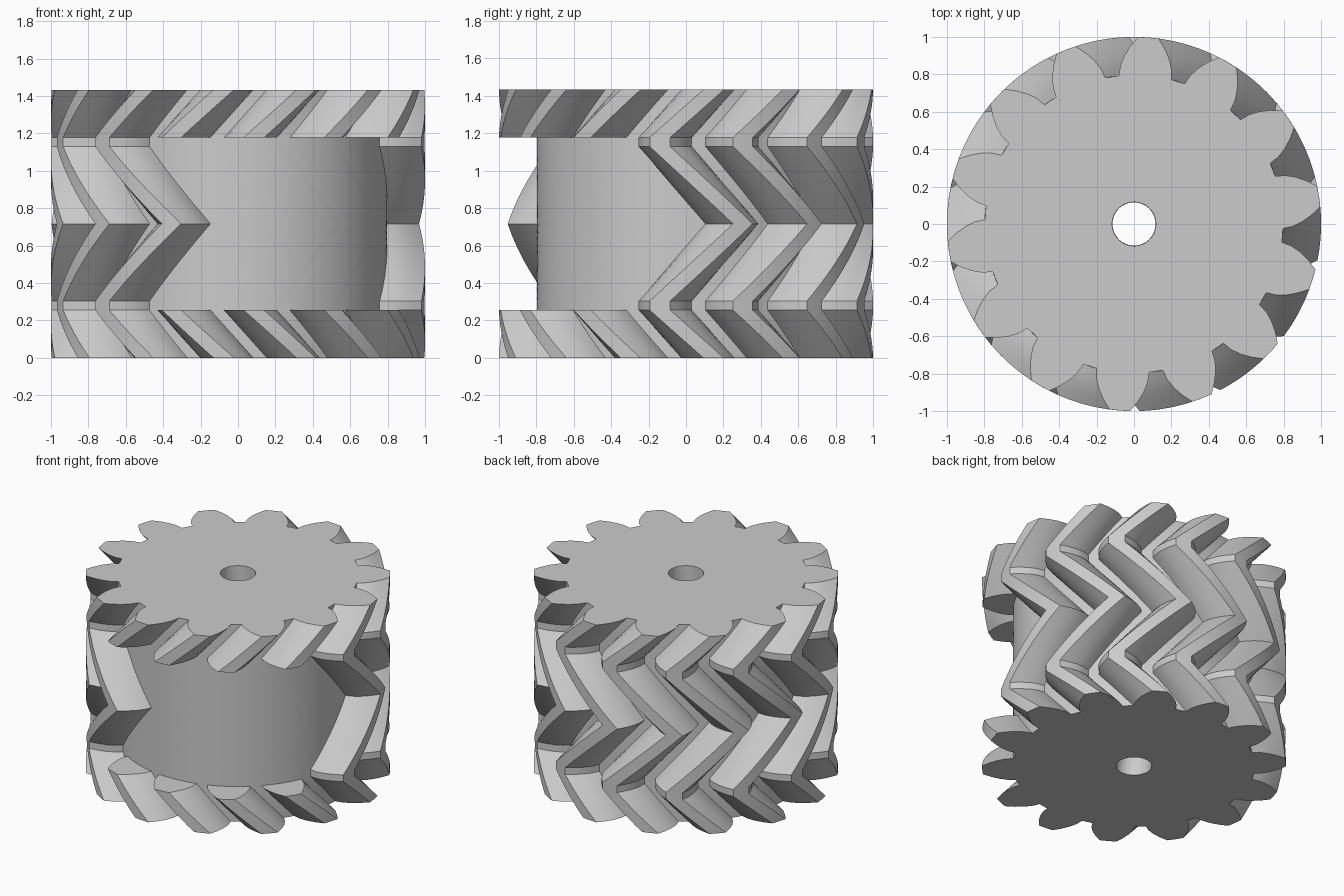
import bpy, bmesh, math

if "Cube" in bpy.data.objects:
    bpy.data.objects.remove(bpy.data.objects["Cube"], do_unlink=True)

TEETH = 14
PITCH = 360 / TEETH
ROOT, BORE = 0.797, 0.117
HEIGHT, RIM, COLLAR = 1.433, 0.255, 0.304   # total, end gear, start of chevron
PHASE, RIM_TWIST = -8.0, 16.5               # degrees

# One flank of a tooth: (half angle in degrees, radius) from root to tip
FLANK = [(10.2, ROOT), (9.3, 0.85), (7.7, 0.9), (5.6, 0.95), (3.15, 1.0)]

steel = bpy.data.materials.new("steel grey")
steel.use_nodes = True
colour = (0.6, 0.6, 0.6, 1)
steel.diffuse_color = colour
steel.node_tree.nodes["Principled BSDF"].inputs["Base Color"].default_value = colour


def profile(kept):
    """Polar outline of the gear; only the first `kept` teeth stand out."""
    tooth = [(-a, r) for a, r in FLANK] + [(0, 1.0)] + [(a, r) for a, r in reversed(FLANK)]
    return [(PHASE + PITCH * k + a, r if k < kept else ROOT)
            for k in range(TEETH) for a, r in tooth]


def ring(bm, points, z, twist):
    return [bm.verts.new((r * math.cos(math.radians(a + twist)),
                          r * math.sin(math.radians(a + twist)), z)) for a, r in points]


def bridge(bm, lower, upper):
    n = len(lower)
    for i in range(n):
        j = (i + 1) % n
        bm.faces.new((lower[i], lower[j], upper[j], upper[i]))


def gear(name, levels, kept=TEETH, capped=True, steps=12):
    """Loft the outline through (height, twist) levels around a central bore."""
    bm = bmesh.new()
    outline = profile(kept)
    hole = [(a, BORE) for a, r in outline]
    stations = [levels[0]]
    for (z0, t0), (z1, t1) in zip(levels, levels[1:]):
        count = steps if t0 != t1 else 1
        stations += [(z0 + (z1 - z0) * s / count, t0 + (t1 - t0) * s / count)
                     for s in range(1, count + 1)]
    outer = [ring(bm, outline, z, t) for z, t in stations]
    inner = [ring(bm, hole, z, t) for z, t in (levels[0], levels[-1])]
    for a, b in zip(outer, outer[1:]):
        bridge(bm, a, b)
    bridge(bm, inner[1], inner[0])
    if capped:
        bridge(bm, inner[0], outer[0])
        bridge(bm, outer[-1], inner[1])
        bmesh.ops.recalc_face_normals(bm, faces=bm.faces)
    mesh = bpy.data.meshes.new(name)
    bm.to_mesh(mesh)
    bm.free()
    mesh.materials.append(steel)
    obj = bpy.data.objects.new(name, mesh)
    bpy.context.collection.objects.link(obj)
    bpy.ops.object.select_all(action="DESELECT")
    obj.select_set(True)
    bpy.context.view_layer.objects.active = obj
    bpy.ops.object.shade_smooth_by_angle(angle=math.radians(30))
    return obj


# Full helical gears at both ends, leaning opposite ways
gear("bottom_gear", [(0, RIM_TWIST), (RIM, 0)])
gear("top_gear", [(HEIGHT - RIM, 0), (HEIGHT, RIM_TWIST)])

# Chevron gear between them with four teeth left out and short straight collars
gear("middle_chevron_gear",
     [(RIM, 0), (COLLAR, 0), (HEIGHT / 2, PITCH), (HEIGHT - COLLAR, 0), (HEIGHT - RIM, 0)],
     kept=TEETH - 4, capped=False)
